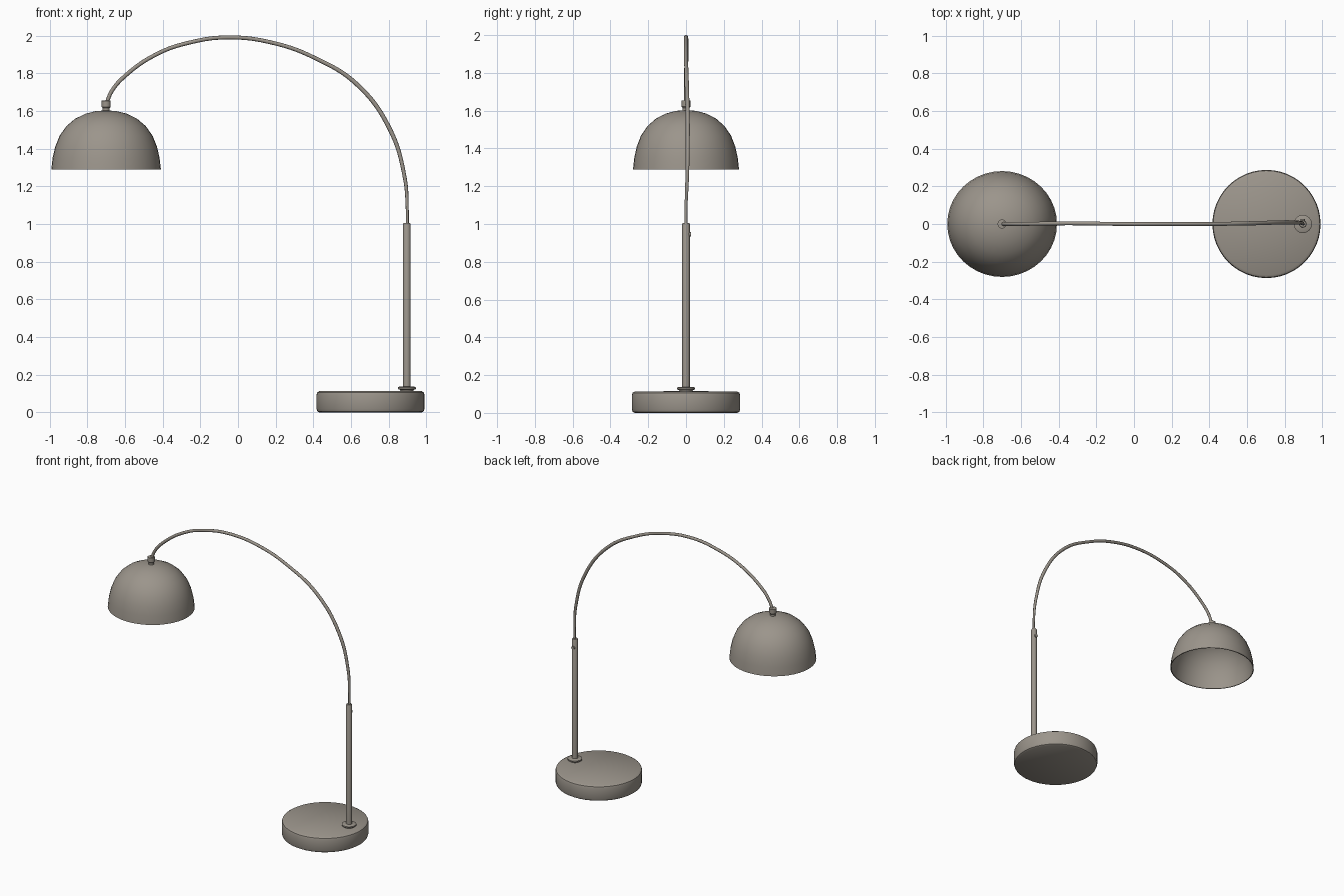
import bpy, math

if "Cube" in bpy.data.objects:
    bpy.data.objects.remove(bpy.data.objects["Cube"])

mat = bpy.data.materials.new("warm grey metal")
mat.diffuse_color = (0.33, 0.30, 0.26, 1)
mat.use_nodes = True
mat.node_tree.nodes["Principled BSDF"].inputs["Base Color"].default_value = mat.diffuse_color


def finish(ob, angle=35):
    ob.data.materials.append(mat)
    bpy.ops.object.select_all(action='DESELECT')
    ob.select_set(True)
    bpy.context.view_layer.objects.active = ob
    bpy.ops.object.shade_smooth_by_angle(angle=math.radians(angle))
    return ob


def lathe(name, profile, x, y=0, segs=32, sy=1.0):
    """Revolve (radius, z) points about a vertical axis; zero radius gives a pole."""
    verts, rings, faces = [], [], []
    for r, z in profile:
        n = 1 if r == 0 else segs
        rings.append([len(verts) + i for i in range(n)])
        for i in range(n):
            a = 2 * math.pi * i / segs
            verts.append((x + r * math.cos(a), y + sy * r * math.sin(a), z))
    for a, b in zip(rings, rings[1:]):
        for i in range(segs):
            j = (i + 1) % segs
            f = [a[i % len(a)], a[j % len(a)], b[j % len(b)], b[i % len(b)]]
            faces.append(list(dict.fromkeys(f)))
    me = bpy.data.meshes.new(name)
    me.from_pydata(verts, [], faces)
    ob = bpy.data.objects.new(name, me)
    bpy.context.collection.objects.link(ob)
    return finish(ob)


# Heavy round foot with rounded rims
lathe("base", [(0, 0), (0.272, 0), (0.282, 0.006), (0.287, 0.02), (0.287, 0.092),
               (0.283, 0.106), (0.270, 0.114), (0, 0.115)], 0.703, segs=48)

# Collar and upright tube
PX = 0.896
lathe("pole_collar", [(0, 0.112), (0.034, 0.112), (0.036, 0.120), (0.048, 0.124),
                      (0.048, 0.133), (0.040, 0.137), (0, 0.137)], PX)
lathe("pole", [(0, 0.11), (0.02, 0.11), (0.02, 1.0), (0.017, 1.006), (0, 1.006)], PX, segs=20)

# Clamping screw near the top of the pole
bpy.ops.mesh.primitive_cylinder_add(vertices=12, radius=0.012, depth=0.02,
                                    location=(PX, 0.016, 0.945),
                                    rotation=(math.pi / 2, 0, 0))
screw = bpy.context.object
screw.name = "clamp_screw"
finish(screw)

# Curved arm: x, y, z, radius scale
path = [(0.898, 0, 0.98, 0.75), (0.898, 0, 1.08, 0.75), (0.885, 0.006, 1.245, 0.95),
        (0.805, 0.009, 1.505, 1.1), (0.63, 0.004, 1.742, 1.1), (0.41, 0, 1.88, 1),
        (0.19, 0, 1.96, 1), (-0.055, 0, 1.99, 1), (-0.26, 0.003, 1.962, 1),
        (-0.43, 0.003, 1.902, 1), (-0.60, 0, 1.785, 1), (-0.67, 0, 1.705, 1),
        (-0.698, 0, 1.64, 0.95)]
cu = bpy.data.curves.new("arm", 'CURVE')
cu.dimensions = '3D'
cu.bevel_depth = 0.0105
cu.bevel_resolution = 3
cu.resolution_u = 8
cu.use_fill_caps = True
sp = cu.splines.new('BEZIER')
sp.bezier_points.add(len(path) - 1)
for p, (x, y, z, r) in zip(sp.bezier_points, path):
    p.co = (x, y, z)
    p.radius = r
    p.handle_left_type = p.handle_right_type = 'AUTO'
arm = bpy.data.objects.new("arm", cu)
bpy.context.collection.objects.link(arm)
bpy.context.view_layer.objects.active = arm
arm.select_set(True)
bpy.ops.object.convert(target='MESH')
finish(bpy.context.object, 50)

# Lamp holder on top of the shade
SX = -0.70
lathe("lamp_holder", [(0, 1.59), (0.019, 1.59), (0.019, 1.615), (0.024, 1.622),
                      (0.024, 1.654), (0, 1.656)], SX, segs=20)

# Open dome shade: outer wall down to the rim, then the inner wall back up
outer = [(0, 1.603), (0.055, 1.599), (0.11, 1.585), (0.165, 1.558), (0.21, 1.520),
         (0.247, 1.468), (0.270, 1.410), (0.284, 1.350), (0.291, 1.288)]
inner = [(max(r - 0.006, 0), z - (0.006 if z > 1.3 else 0)) for r, z in reversed(outer)]
inner[-1] = (0, 1.597)
shade = lathe("shade", (outer + inner)[::-1], SX, segs=40, sy=0.965)
